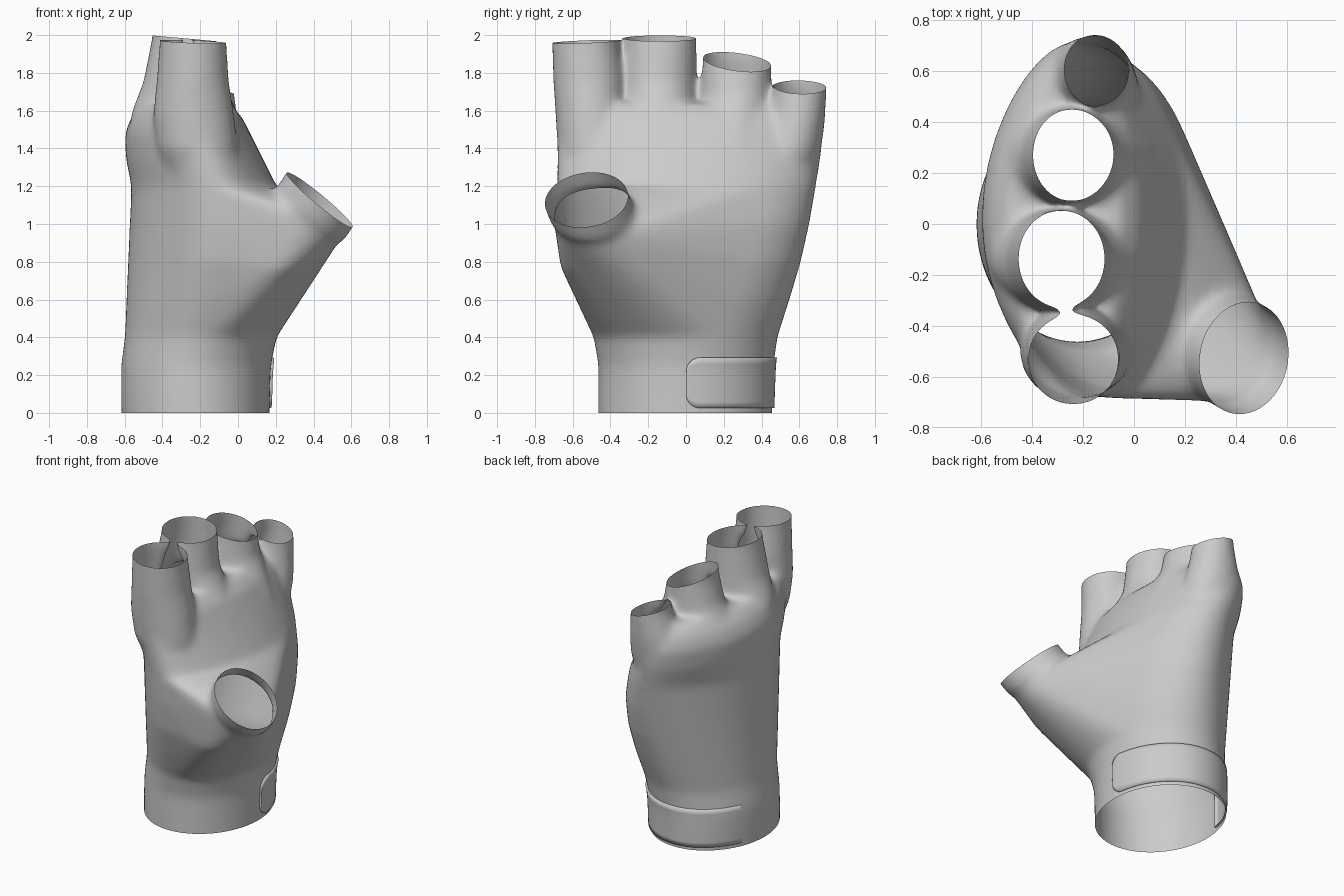
import bpy, bmesh, math
from mathutils import Vector
from mathutils.bvhtree import BVHTree

if "Cube" in bpy.data.objects:
    bpy.data.objects.remove(bpy.data.objects["Cube"])

grey = bpy.data.materials.new("plain_grey")
grey.diffuse_color = (0.6, 0.6, 0.6, 1)
grey.use_nodes = True
grey.node_tree.nodes["Principled BSDF"].inputs["Base Color"].default_value = grey.diffuse_color


def ring(x, y, z, rx, ry, axis=(0, 0, 1), arch=0, sides=40):
    """Points of an ellipse square to the axis; arch slims its back corners."""
    rot = Vector((0, 0, 1)).rotation_difference(Vector(axis)).to_matrix()
    pts = []
    for i in range(sides):
        u, v = math.cos(math.tau * i / sides), math.sin(math.tau * i / sides)
        bend = arch * v * v * (1 - u) / 2 * (1 if v < 0 else .6)
        pts.append(Vector((x, y, z)) + rot @ Vector((u * rx + bend, v * ry, 0)))
    return pts


def loft(bm, loops):
    """Closed solid through loops of points."""
    loops = [[bm.verts.new(p) for p in lp] for lp in loops]
    n = len(loops[0])
    for lo, hi in zip(loops, loops[1:]):
        for i in range(n):
            j = (i + 1) % n
            bm.faces.new((lo[i], lo[j], hi[j], hi[i]))
    bm.faces.new(loops[0][::-1])
    bm.faces.new(loops[-1])


def hull(bm, points):
    """Convex solid around points."""
    tmp = bmesh.new()
    for p in points:
        tmp.verts.new(p)
    out = bmesh.ops.convex_hull(tmp, input=tmp.verts[:])
    junk = {e for e in out["geom_interior"] + out["geom_unused"]
            if isinstance(e, bmesh.types.BMVert)}
    bmesh.ops.delete(tmp, geom=list(junk), context='VERTS')
    bmesh.ops.recalc_face_normals(tmp, faces=tmp.faces[:])
    me = bpy.data.meshes.new("tmp")
    tmp.to_mesh(me)
    tmp.free()
    bm.from_mesh(me)
    bpy.data.meshes.remove(me)


def cut(bm, point, normal, inside):
    """Open the shell: remove everything past a plane, within one region."""
    faces = [f for f in bm.faces if inside(f.calc_center_median())]
    geom = set(faces)
    for f in faces:
        geom.update(f.edges)
        geom.update(f.verts)
    bmesh.ops.bisect_plane(bm, geom=list(geom), dist=1e-5, plane_co=point,
                           plane_no=Vector(normal).normalized(), clear_outer=True)


# Hand body: z, x range, y range, arch
levels = [(-0.12, -.615, .165, -.465, .455, 0), (0.1, -.62, .17, -.465, .46, 0),
          (0.25, -.62, .175, -.465, .465, .01), (0.4, -.6, .205, -.49, .485, .04),
          (0.6, -.575, .25, -.575, .55, .08), (0.8, -.56, .275, -.645, .61, .1),
          (1.0, -.56, .265, -.675, .655, .11), (1.2, -.565, .205, -.685, .69, .12),
          (1.35, -.595, .13, -.685, .715, .12), (1.48, -.6, .065, -.685, .72, .12),
          (1.57, -.565, .02, -.675, .69, .1), (1.64, -.50, -.05, -.65, .62, .06)]
body = [ring((a + b) / 2, (c + d) / 2, z, (b - a) / 2, (d - c) / 2, arch=k)
        for z, a, b, c, d, k in levels]
bm = bmesh.new()
loft(bm, body)

# Finger stubs: rings, opening height, opening normal, y limits
fingers = [
    ([(-.2, -.44, 1.1, .12, .12), (-.215, -.495, 1.4, .215, .185),
      (-.235, -.505, 1.58, .215, .187), (-.24, -.514, 1.76, .192, .19),
      (-.238, -.533, 1.96, .178, .178)], 1.965, (.04, -.04, 1), -9, -.343),
    ([(-.22, -.14, 1.2, .28, .2), (-.255, -.14, 1.45, .33, .2),
      (-.285, -.14, 1.6, .278, .2), (-.295, -.145, 1.75, .208, .203),
      (-.285, -.136, 2.0, .168, .192)], 1.983, (.09, 0, 1), -.343, .072),
    ([(-.21, .24, 1.15, .28, .2), (-.24, .25, 1.42, .32, .2),
      (-.255, .258, 1.58, .262, .196), (-.25, .265, 1.7, .195, .19),
      (-.245, .27, 1.88, .153, .182)], 1.86, (.3, .12, 1), .072, .462),
    ([(-.16, .46, 1.1, .13, .13), (-.18, .54, 1.38, .2, .175),
      (-.17, .585, 1.55, .17, .153), (-.15, .607, 1.74, .125, .14)],
     1.725, (.28, .03, 1), .462, 9)]
for rings, *_ in fingers:
    x, y, z, rx, ry = rings[-1]
    loft(bm, [ring(*r) for r in rings + [(x, y, z + .17, rx, ry)]])

# Thumb: wedge from the palm over the ball of the thumb, then a short stub
tip, tip_dir = Vector((.432, -.527, 1.128)), Vector((.63, -.12, .76))
lean = Vector((.52, -.3, .8))
palm = [p for lp in body[3:8] for p in lp]
hull(bm, palm + ring(.2, -.455, .77, .19, .21)
     + ring(*(tip - lean * .11), .21, .208, tip_dir))
loft(bm, [ring(*(tip + lean * k), .229, .224, tip_dir) for k in (-.1, .18)])

mesh = bpy.data.meshes.new("glove_shell")
bm.to_mesh(mesh)
bm.free()
glove = bpy.data.objects.new("glove_shell", mesh)
bpy.context.collection.objects.link(glove)

# Fuse the parts into one soft skin
rm = glove.modifiers.new("fuse", 'REMESH')
rm.mode = 'VOXEL'
rm.voxel_size = 0.014
sm = glove.modifiers.new("soften", 'SMOOTH')
sm.factor, sm.iterations = 0.5, 50
dg = bpy.context.evaluated_depsgraph_get()
skin = bpy.data.meshes.new_from_object(glove.evaluated_get(dg))
glove.modifiers.clear()
glove.data = skin

# Open the wrist, fingers and thumb
bm = bmesh.new()
bm.from_mesh(skin)
bvh = BVHTree.FromBMesh(bm)
cut(bm, (0, 0, 0), (0, 0, -1), lambda p: True)
for rings, z, normal, lo, hi in fingers:
    cut(bm, (rings[-1][0], rings[-1][1], z), normal,
        lambda p: p.z > 1.62 and lo < p.y < hi)
cut(bm, tip, tip_dir, lambda p: p.x > .16 and p.y < -.2 and p.z > .85)
for f in bm.faces:
    f.smooth = True
bm.to_mesh(skin)
bm.free()
skin.materials.clear()
skin.materials.append(grey)

# Wrist strap: rounded tab on the palm side, wrapping round and sinking in
cols, rows, corner = 70, 8, .075
z0, z1 = .025, .292
end = math.radians(165)
bm = bmesh.new()
grid = []
for i in range(cols + 1):
    t = i / cols
    a = end * t ** 1.5
    d = min(a * .39, corner)
    inset = corner - math.sqrt(max(0, corner ** 2 - (corner - d) ** 2))
    lift = .017 * min(1, (1 - t) * 4) - .004
    col = []
    for j in range(rows + 1):
        z = z0 + inset + (z1 - z0 - 2 * inset) * j / rows
        out = Vector((math.cos(a), math.sin(a), 0))
        hit = bvh.ray_cast(Vector((-.225, 0, z)) + out * 2, -out)[0]
        col.append(bm.verts.new(hit + out * lift))
    grid.append(col)
for p, q in zip(grid, grid[1:]):
    for j in range(rows):
        bm.faces.new((p[j], q[j], q[j + 1], p[j + 1]))
mesh = bpy.data.meshes.new("wrist_strap")
bm.to_mesh(mesh)
bm.free()
strap = bpy.data.objects.new("wrist_strap", mesh)
bpy.context.collection.objects.link(strap)
mesh.materials.append(grey)
sol = strap.modifiers.new("edge", 'SOLIDIFY')
sol.thickness, sol.offset, sol.use_rim_only = .013, -1, True
bpy.ops.object.select_all(action='DESELECT')
strap.select_set(True)
bpy.context.view_layer.objects.active = strap
bpy.ops.object.shade_smooth_by_angle(angle=math.radians(40))
